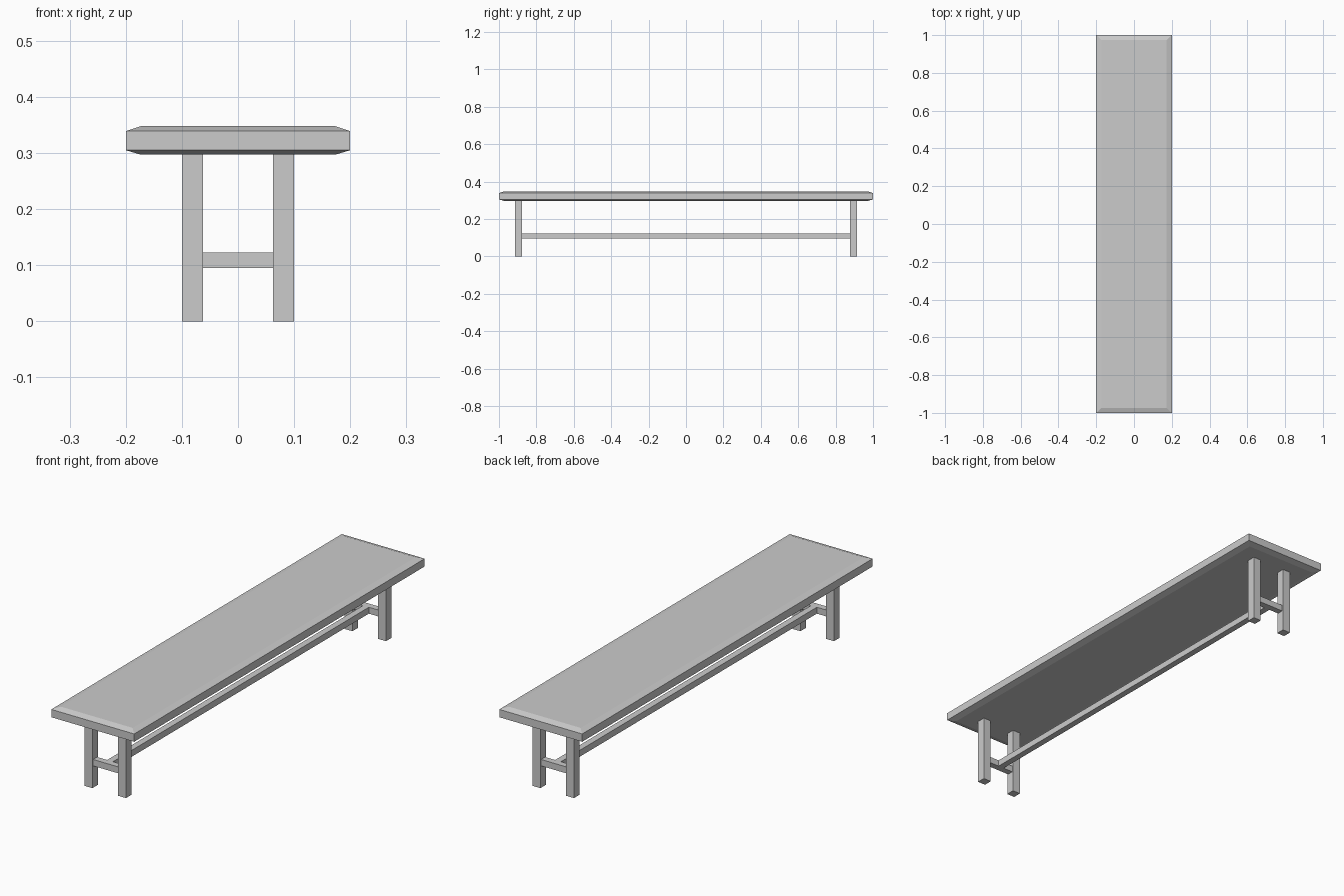
import bpy, bmesh

if "Cube" in bpy.data.objects:
    bpy.data.objects.remove(bpy.data.objects["Cube"])


def add_object(name, bm):
    bmesh.ops.recalc_face_normals(bm, faces=bm.faces)
    mesh = bpy.data.meshes.new(name)
    bm.to_mesh(mesh)
    bm.free()
    obj = bpy.data.objects.new(name, mesh)
    bpy.context.collection.objects.link(obj)
    return obj


def box(name, center, size):
    bm = bmesh.new()
    bmesh.ops.create_cube(bm, size=1)
    for v in bm.verts:
        v.co = [c + p * s for c, p, s in zip(center, v.co, size)]
    return add_object(name, bm)


# Seat plank: stacked rectangles give sloped edges above and below
bm = bmesh.new()
rings = []
for z, inset in ((0.297, 0.027), (0.305, 0), (0.339, 0), (0.348, 0.027)):
    x, y = 0.2 - inset, 1.0 - inset
    rings.append([bm.verts.new((sx * x, sy * y, z))
                  for sx, sy in ((-1, -1), (1, -1), (1, 1), (-1, 1))])
for low, high in zip(rings, rings[1:]):
    for i in range(4):
        j = (i + 1) % 4
        bm.faces.new((low[i], low[j], high[j], high[i]))
bm.faces.new(rings[0][::-1])
bm.faces.new(rings[-1])
add_object("seat", bm)

# Leg pairs with a crossbar at each end
for end, sy in (("front", -1), ("back", 1)):
    y = sy * 0.895
    for side, sx in (("left", -1), ("right", 1)):
        box(f"{end}_{side}_leg", (sx * 0.081, y, 0.1485), (0.038, 0.038, 0.297))
    box(f"{end}_crossbar", (0, y, 0.109), (0.124, 0.028, 0.028))

# Long stretcher joining the crossbars
box("long_stretcher", (0, 0, 0.109), (0.028, 1.762, 0.028))
